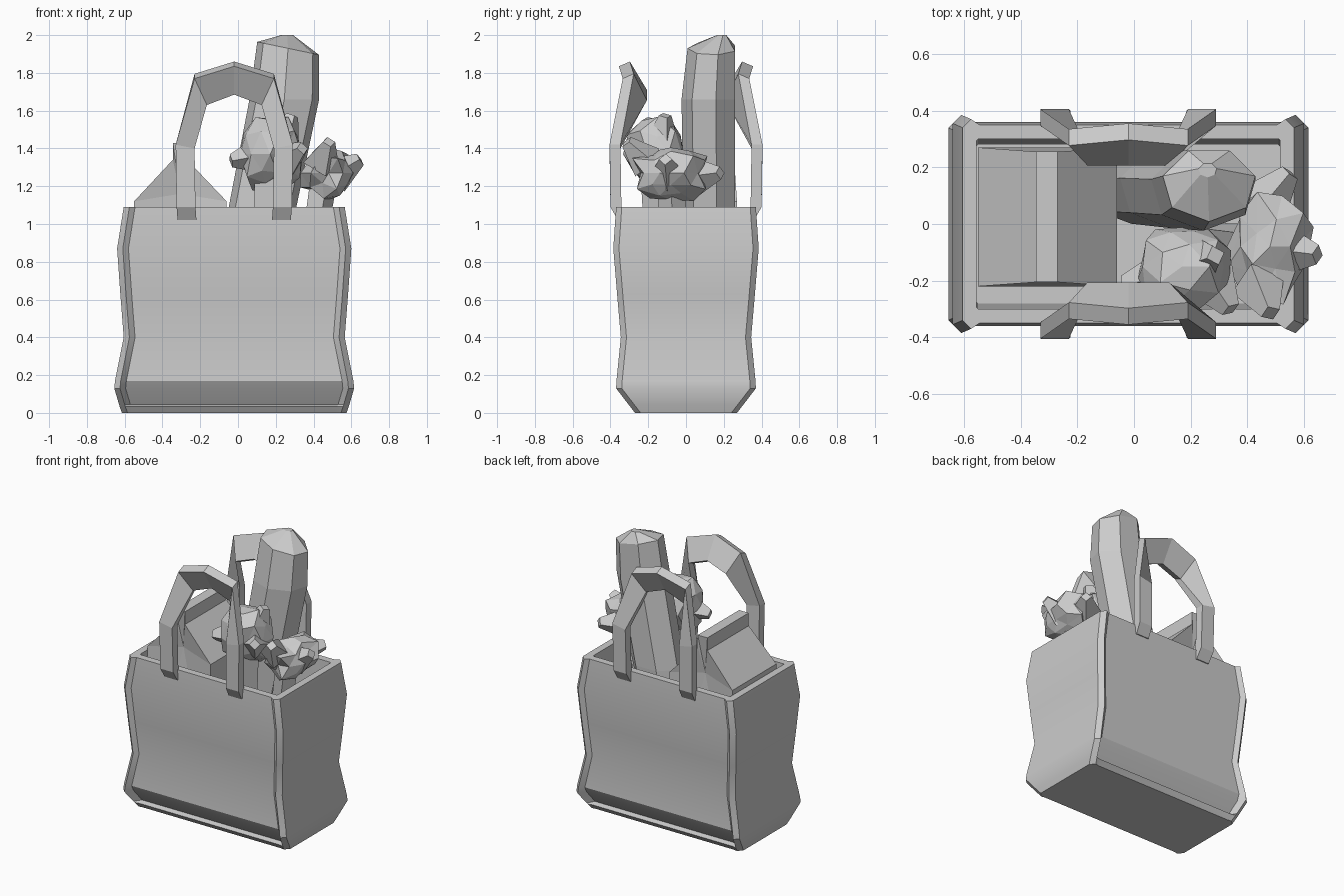
import bpy, bmesh, math, random
from mathutils import Vector

if "Cube" in bpy.data.objects:
    bpy.data.objects.remove(bpy.data.objects["Cube"])

grey = bpy.data.materials.new("plain_grey")
grey.use_nodes = True
tone = (0.6, 0.6, 0.6, 1)
grey.diffuse_color = tone
grey.node_tree.nodes["Principled BSDF"].inputs["Base Color"].default_value = tone

MID = -0.02  # bag centre in x


def finish(name, bm, smooth=False):
    bmesh.ops.recalc_face_normals(bm, faces=bm.faces)
    mesh = bpy.data.meshes.new(name)
    bm.to_mesh(mesh)
    bm.free()
    mesh.materials.append(grey)
    obj = bpy.data.objects.new(name, mesh)
    bpy.context.collection.objects.link(obj)
    if smooth:
        bpy.ops.object.select_all(action='DESELECT')
        obj.select_set(True)
        bpy.context.view_layer.objects.active = obj
        bpy.ops.object.shade_smooth_by_angle(angle=math.radians(25))
    return obj


def loft(rings):
    """Skin a list of equal-length point rings and cap both ends."""
    bm = bmesh.new()
    loops = [[bm.verts.new(p) for p in ring] for ring in rings]
    for a, b in zip(loops, loops[1:]):
        n = len(a)
        for i in range(n):
            bm.faces.new((a[i], a[(i + 1) % n], b[(i + 1) % n], b[i]))
    bm.faces.new(loops[0])
    bm.faces.new(loops[-1])
    return bm


# Bag: side borders stand proud of the front and back panels
def bag_ring(z, x, y, panel, c=0.03):
    corner = [(x, y - c), (x - c, y), (x - 2 * c, panel)]
    back = corner + [(-px, py) for px, py in reversed(corner)]
    return [(MID + px, py, z) for px, py in back] + [(MID - px, -py, z) for px, py in back]


outer = [(0, .595, .27, .265), (.035, .607, .297, .29), (.045, .61, .305, .255),
         (.13, .635, .37, .315), (.17, .631, .368, .338), (.4, .585, .345, .322),
         (.63, .603, .365, .342), (.87, .62, .385, .36), (1.09, .585, .37, .35)]
inner = [(1.09, .535, .30, .30), (.12, .535, .28, .28)]
finish("bag", loft([bag_ring(*r) for r in outer] + [bag_ring(*r, c=.005) for r in inner]), True)


# Handles: outer (dx, z), inner (dx, z), front y at the outer and inner edge
half = [((.30, 1.02), (.20, 1.02), -.36, -.36), ((.305, 1.09), (.205, 1.09), -.40, -.40),
        ((.31, 1.42), (.21, 1.40), -.405, -.405), ((.21, 1.77), (.145, 1.63), -.335, -.265)]
apex = ((0, 1.835), (0, 1.685), -.355, -.265)


def handle_ring(station, sx, sy):
    (ox, oz), (ix, iz), oy, iy = station
    lift = .025 if oz > 1.5 else 0
    t = .058
    return [(MID + sx * ox, sy * oy, oz), (MID + sx * ix, sy * iy, iz),
            (MID + sx * ix, sy * (iy + t), iz + lift), (MID + sx * ox, sy * (oy + t), oz + lift)]


for name, sy in (("front_handle", 1), ("back_handle", -1)):
    rings = [handle_ring(s, -1, sy) for s in half + [apex]]
    rings += [handle_ring(s, 1, sy) for s in reversed(half)]
    finish(name, loft(rings))


# Gable-topped carton with folded-in ends
gable = [(-.55, .2), (-.55, 1.12), (-.345, 1.34), (-.345, 1.43),
         (-.27, 1.43), (-.27, 1.34), (-.06, 1.12), (-.06, .2)]


def carton_ring(front):
    pts = []
    for x, z in gable:
        pull = .015 if z > 1.2 else 0
        pts.append((x, -.22 + pull if front else .27 - pull, z))
    return pts


bm = loft([carton_ring(True), carton_ring(False)])
bm.faces.ensure_lookup_table()
for end, push in zip(bm.faces[-2:], (.05, -.05)):
    hub = bmesh.ops.poke(bm, faces=[end])["verts"][0]
    hub.co = (-.305, .025 + math.copysign(.245, -push) + push, 1.16)
finish("carton", bm)

# Bread loaf: leaning, faceted stick with a blunt tip
loaf = [(.3, -.01, .12, .14), (1.09, .13, .13, .17), (1.66, .245, .125, .175),
        (1.93, .265, .14, .155), (2.0, .26, .19, .03)]
rings = []
for z, cx, cy, r in loaf:
    ring = []
    for i in range(7):
        a = math.tau * (i + .25) / 7
        tilt = .035 * math.cos(a) if 1.8 < z < 1.99 else 0
        ring.append((cx + 1.08 * r * math.cos(a), cy + .85 * r * math.sin(a), z - tilt))
    rings.append(ring)
finish("bread_loaf", loft(rings))


# Leafy vegetables: crumpled heads on stalks
def head(name, centre, size, seed, spike):
    rng = random.Random(seed)
    bm = bmesh.new()
    bmesh.ops.create_icosphere(bm, subdivisions=2, radius=1)
    for v in bm.verts:
        v.co *= rng.uniform(1 - spike, 1.0)
        v.co = Vector(centre) + Vector([a * b for a, b in zip(v.co, size)])
    finish(name, bm)


def stalk(name, bottom, top, r):
    rings = []
    for p, k in ((bottom, .7), (top, 1)):
        rings.append([(p[0] + r * k * math.cos(math.tau * i / 5),
                       p[1] + r * k * math.sin(math.tau * i / 5), p[2]) for i in range(5)])
    finish(name, loft(rings))


head("large_leafy_head", (.17, -.15, 1.37), (.19, .19, .24), 4, .3)
head("side_leafy_head", (.48, -.08, 1.27), (.18, .25, .18), 9, .4)
stalk("large_stalk", (.14, -.12, .3), (.17, -.15, 1.35), .1)
stalk("side_stalk", (.3, -.05, .3), (.45, -.08, 1.25), .08)


# Loose pointed leaves around the heads
def leaf(name, centre, aim, length, width):
    bm = bmesh.new()
    q = Vector(aim).to_track_quat('Z', 'Y')
    bmesh.ops.create_cone(bm, cap_ends=True, segments=4, radius1=width,
                          radius2=width * .35, depth=length)
    for v in bm.verts:
        v.co = Vector(centre) + q @ v.co
    finish(name, bm)


leaves = [((.04, -.2, 1.35), (-1, -.2, -.2)), ((.3, -.24, 1.37), (.4, -.6, .3)),
          ((.46, -.26, 1.38), (.2, -.5, .5)), ((.58, -.1, 1.3), (.8, -.1, .5)),
          ((.5, .12, 1.26), (.5, .6, .1)), ((.26, -.12, 1.5), (.3, .1, .8))]
for i, (c, aim) in enumerate(leaves):
    leaf(f"leaf_{i + 1}", c, aim, .16, .1)
